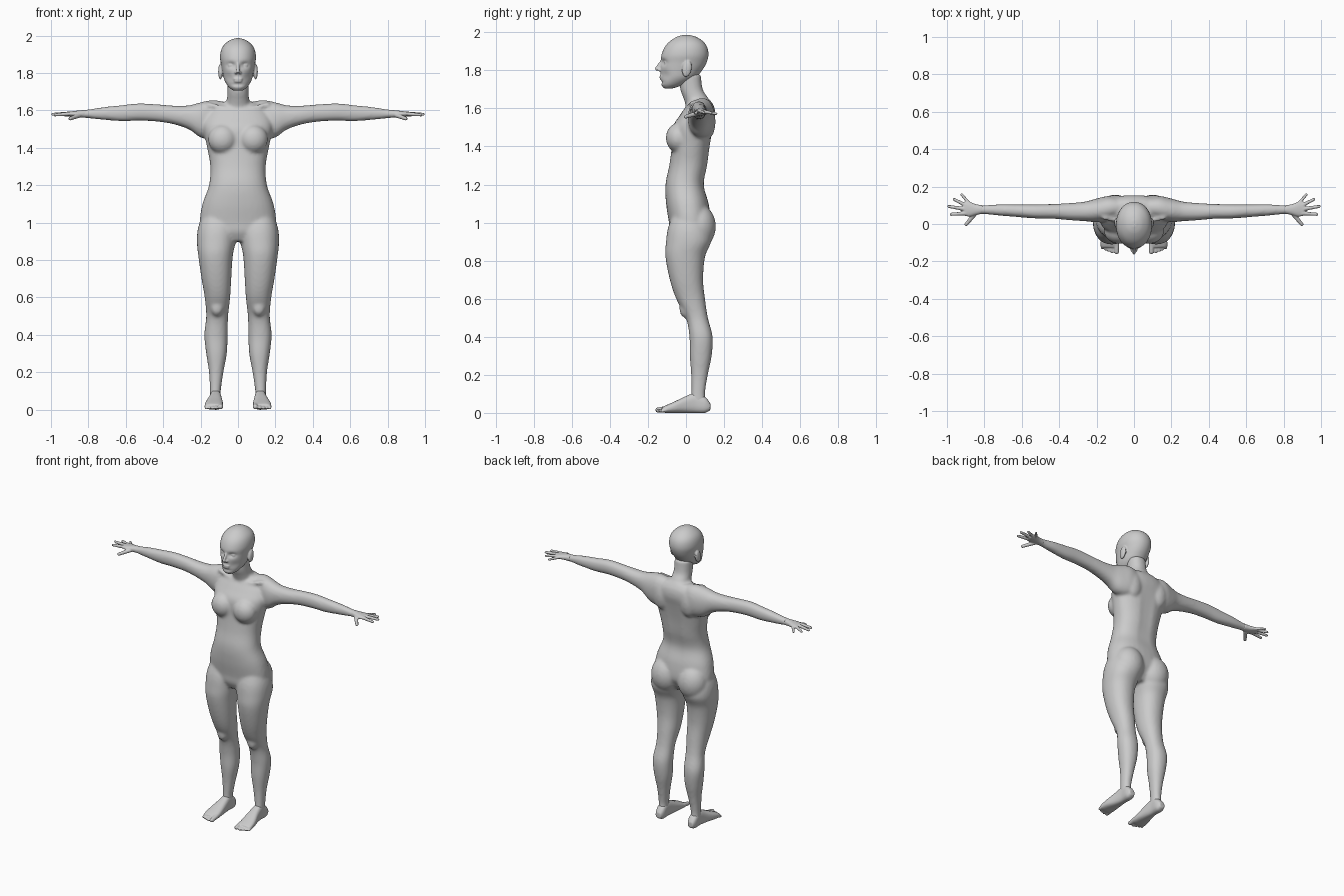
import bpy, bmesh, math
from mathutils import Vector, Matrix

AXES = {'x': (0, 1, 2), 'y': (1, 0, 2), 'z': (2, 0, 1)}


def spline(p, t):
    """Catmull-Rom blend of four rings."""
    return [0.5 * (2*b + (c-a)*t + (2*a-5*b+4*c-d)*t*t + (3*b-a-3*c+d)*t**3)
            for a, b, c, d in zip(*p)]


def loft(bm, axis, rings, s=1, n=32, e=2.2, sub=5):
    """Smooth closed loft; ring = (station, a_min, a_max, b_min, b_max)."""
    R = [rings[0]] + list(rings) + [rings[-1]]
    fine = [spline(R[i:i+4], k / sub) for i in range(len(rings)-1) for k in range(sub)]
    fine.append(rings[-1])
    loops = []
    for t, a0, a1, b0, b1 in fine:
        loop = []
        for k in range(n):
            w = 2 * math.pi * (k + 0.5) / n
            ca, sa = math.cos(w), math.sin(w)
            co = [0, 0, 0]
            i, j, l = AXES[axis]
            co[i] = t
            co[j] = (a0+a1)/2 + (a1-a0)/2 * math.copysign(abs(ca)**(2/e), ca)
            co[l] = (b0+b1)/2 + (b1-b0)/2 * math.copysign(abs(sa)**(2/e), sa)
            co[0] *= s
            loop.append(bm.verts.new(co))
        loops.append(loop)
    for A, B in zip(loops, loops[1:]):
        for k in range(n):
            bm.faces.new((A[k], A[(k+1) % n], B[(k+1) % n], B[k]))
    bm.faces.new(loops[0])
    bm.faces.new(loops[-1])


def ball(bm, c, r, s=1, tilt=0):
    m = (Matrix.Translation((c[0]*s, c[1], c[2])) @ Matrix.Rotation(tilt, 4, 'X')
         @ Matrix.Diagonal((*r, 1)))
    bmesh.ops.create_uvsphere(bm, u_segments=24, v_segments=16, radius=1, matrix=m)


def bone(bm, p, q, r0, r1, s=1):
    """Tapered rod with rounded ends."""
    p, q = Vector((p[0]*s, p[1], p[2])), Vector((q[0]*s, q[1], q[2]))
    d = q - p
    m = Matrix.Translation((p+q)/2) @ d.to_track_quat('Z', 'Y').to_matrix().to_4x4()
    bmesh.ops.create_cone(bm, cap_ends=True, segments=16, radius1=r0, radius2=r1,
                          depth=d.length, matrix=m)
    ball(bm, p, (r0,)*3)
    ball(bm, q, (r1,)*3)


def dent(bm, c, r, off):
    """Push nearby vertices with a soft falloff."""
    for v in bm.verts:
        g = math.exp(-sum(((v.co[i]-c[i])/r[i])**2 for i in range(3)))
        v.co += Vector(off) * g


def finish(bm, name, voxel, smooth):
    bmesh.ops.recalc_face_normals(bm, faces=bm.faces)
    me = bpy.data.meshes.new(name)
    bm.to_mesh(me)
    bm.free()
    ob = bpy.data.objects.new(name, me)
    bpy.context.collection.objects.link(ob)
    m = ob.modifiers.new("fuse", 'REMESH')
    m.mode, m.voxel_size, m.use_smooth_shade = 'VOXEL', voxel, True
    m = ob.modifiers.new("soften", 'SMOOTH')
    m.factor, m.iterations = 0.5, smooth


# Torso and neck
bm = bmesh.new()
torso = [(.90, .10, -.06, .08), (.95, .185, -.085, .11), (1.0, .205, -.09, .13),
         (1.1, .19, -.105, .12), (1.2, .155, -.108, .097), (1.3, .148, -.088, .115),
         (1.4, .165, -.075, .128), (1.5, .185, -.07, .145), (1.56, .18, -.035, .155),
         (1.61, .145, 0, .148), (1.645, .09, .03, .125)]
loft(bm, 'z', [(z, -w, w, a, b) for z, w, a, b in torso], e=2.3)
for z in (1.18, 1.28, 1.38, 1.48):
    dent(bm, (0, .13, z), (.025, .06, .07), (0, -.009, 0))
dent(bm, (0, -.108, 1.19), (.012, .03, .014), (0, .012, 0))
neck = [(1.58, .075, .01, .14), (1.65, .061, -.012, .118), (1.7, .056, -.03, .088),
        (1.78, .056, -.04, .078)]
loft(bm, 'z', [(z, -w, w, a, b) for z, w, a, b in neck])

# Arms and legs, with chest, shoulder blade and buttock masses
arm = [(.05, .04, .135, 1.46, 1.64), (.13, .022, .15, 1.445, 1.655),
       (.2, .01, .136, 1.455, 1.643), (.26, .015, .12, 1.497, 1.627),
       (.34, .02, .112, 1.525, 1.625), (.43, .028, .107, 1.54, 1.632),
       (.53, .03, .105, 1.545, 1.637), (.62, .037, .105, 1.542, 1.628),
       (.72, .045, .105, 1.55, 1.617), (.80, .053, .10, 1.558, 1.605),
       (.84, .05, .102, 1.561, 1.6)]
leg = [(1.04, .03, .19, -.07, .10), (.97, .008, .214, -.095, .125),
       (.9, .012, .22, -.105, .132), (.82, .028, .212, -.108, .10),
       (.7, .036, .195, -.085, .09), (.6, .042, .178, -.052, .10),
       (.5, .053, .17, 0, .115), (.4, .055, .18, .018, .14),
       (.3, .06, .17, .02, .135), (.2, .078, .155, .027, .115),
       (.1, .092, .15, .028, .10), (.05, .09, .15, .02, .11)]
for s in (1, -1):
    loft(bm, 'x', arm, s)
    loft(bm, 'z', leg, s)
    ball(bm, (.082, -.04, 1.445), (.078, .066, .078), s)
    ball(bm, (.1, .067, .98), (.098, .09, .115), s)
    ball(bm, (.1, .115, 1.53), (.06, .04, .09), s)
    ball(bm, (.112, -.005, .55), (.035, .03, .05), s)
    bone(bm, (.02, .005, 1.6), (.16, .035, 1.63), .011, .013, s)
finish(bm, "body", .009, 6)

# Head
bm = bmesh.new()
head = [(1.705, .025, -.115, -.07), (1.725, .05, -.13, -.01), (1.76, .072, -.132, .05),
        (1.80, .082, -.134, .085), (1.84, .089, -.133, .108), (1.88, .096, -.129, .118),
        (1.92, .091, -.113, .112), (1.95, .075, -.088, .092), (1.975, .044, -.05, .055),
        (1.986, .012, -.015, .018)]
loft(bm, 'z', [(z, -w, w, a, b) for z, w, a, b in head], n=64, sub=8, e=2.1)
for s in (1, -1):
    dent(bm, (.036*s, -.12, 1.842), (.022, .05, .015), (0, .017, 0))   # eye sockets
    dent(bm, (.05*s, -.10, 1.775), (.025, .05, .025), (0, .008, 0))    # cheeks
dent(bm, (0, -.132, 1.738), (.04, .03, .008), (0, .007, 0))            # chin crease
for s in (1, -1):
    ball(bm, (.036, -.103, 1.84), (.017, .013, .012), s)
    ball(bm, (.011, -.139, 1.802), (.009, .011, .008), s)
    ball(bm, (.094, .005, 1.807), (.012, .025, .043), s, -.2)
bone(bm, (0, -.125, 1.853), (0, -.154, 1.808), .007, .010)
ball(bm, (0, -.130, 1.768), (.026, .010, .006))
ball(bm, (0, -.129, 1.756), (.022, .010, .007))
finish(bm, "head", .005, 3)

# Hands
palm = [(.81, .055, .10, 1.56, 1.603), (.845, .048, .106, 1.562, 1.6),
        (.88, .04, .118, 1.566, 1.596), (.91, .045, .118, 1.57, 1.592)]
fingers = [((.88, .108, 1.58), (.922, .158, 1.572), .0095),
           ((.90, .10, 1.582), (.962, .132, 1.576), .0105),
           ((.905, .08, 1.583), (.99, .094, 1.579), .011),
           ((.90, .057, 1.582), (.978, .052, 1.576), .011),
           ((.85, .056, 1.573), (.897, -.002, 1.556), .013)]
for side, s in (("left", 1), ("right", -1)):
    bm = bmesh.new()
    loft(bm, 'x', palm, s)
    for p, q, r in fingers:
        bone(bm, p, q, r, r * .75, s)
    finish(bm, side + "_hand", .004, 2)

# Feet
foot = [(.128, .102, .14, .015, .05), (.10, .09, .15, 0, .085), (.05, .09, .15, 0, .105),
        (0, .085, .158, 0, .088), (-.06, .08, .174, 0, .06), (-.105, .08, .178, 0, .04),
        (-.125, .088, .172, .003, .03)]
for side, s in (("left", 1), ("right", -1)):
    bm = bmesh.new()
    loft(bm, 'y', foot, s, e=2.6)
    for i in range(5):
        r = .015 if i == 0 else .0105 - .0005 * i
        x = .093 if i == 0 else .1 + .0178 * i
        bone(bm, (x, -.10, r + .008), (x, -.148 + .007 * max(i-1, 0), r), r, r * .9, s)
    finish(bm, side + "_foot", .005, 2)
